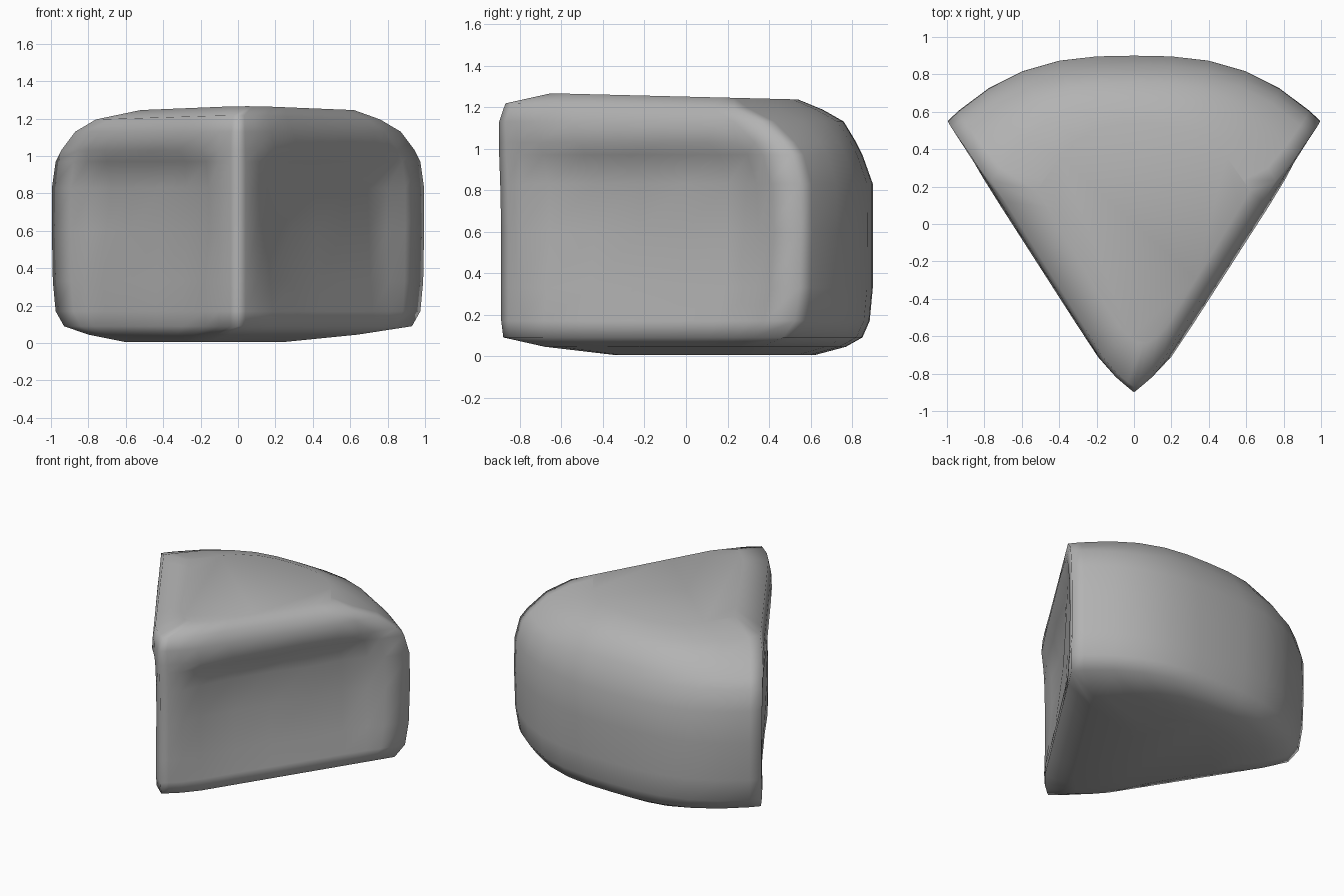
import bpy, bmesh, math, random

cube = bpy.data.objects.get("Cube")
if cube:
    bpy.data.objects.remove(cube, do_unlink=True)

random.seed(4)
HALF = math.radians(34.6)
SIN, COS = math.sin(HALF), math.cos(HALF)

mat = bpy.data.materials.new("plain grey")
mat.use_nodes = True
grey = (0.45, 0.45, 0.45, 1)
mat.diffuse_color = grey
mat.node_tree.nodes["Principled BSDF"].inputs["Base Color"].default_value = grey

# Positions along a cut side (0 = tip, 1 = back corner) and how hollow each is
SIDE = [(0.03, 0), (0.08, .1), (0.16, .7), (0.3, 1), (0.45, 1), (0.6, 1),
        (0.74, 1), (0.84, .7), (0.9, .1), (1, 0)]
# Position across the rounded back, corner to corner
BACK = [0.94, 0.78, 0.6, 0.4, 0.2, 0, -0.2, -0.4, -0.6, -0.78, -0.94]

# height, tip y, half width at corners, back y,
# hollow of the left and right sides, x shift, forward tilt
LEVELS = [
    (0.005, -0.34, 0.42, 0.62, 0, 0, -0.18, 0),
    (0.045, -0.68, 0.72, 0.77, 0, 0, -0.08, 0),
    (0.09, -0.88, 0.93, 0.85, 0, 0.3, 0, 0),
    (0.17, -0.89, 0.975, 0.885, 0.2, 0.4, 0, 0),
    (0.33, -0.89, 0.99, 0.90, 0.8, 0.5, 0, 0),
    (0.6, -0.89, 0.995, 0.90, 1, 0.85, 0, 0),
    (0.83, -0.895, 0.995, 0.90, 0.9, 1, 0, 0),
    (0.97, -0.9, 0.975, 0.85, 0.5, 0.6, 0, 0),
    (1.03, -0.90, 0.945, 0.82, -0.2, -0.1, 0, 0),
    (1.13, -0.90, 0.87, 0.76, 0, 0, 0, 0),
    (1.2, -0.87, 0.76, 0.66, 0, 0, 0, 0.02),
    (1.25, -0.65, 0.57, 0.54, 0, 0, 0.05, 0.025),
]


def ring(z, tip, half, back, hollow_left, hollow_right, shift, tilt):
    """Outline of the wedge at one height."""
    length = half / SIN
    corner_y = tip + length * COS

    def side(sign, hollow):
        pts = []
        for t, mask in SIDE:
            bulge = 0.055 * min(t / 0.12, 1) * (1 - t)
            dent = 0.07 * hollow * mask
            if dent > 0.03:
                dent += random.uniform(-0.015, 0.015)
            out = bulge - dent
            x = max(t * length * SIN + out * COS, 0.012)
            pts.append((sign * x, tip + t * length * COS - out * SIN))
        return pts

    arc = [(half * s, corner_y + (back - corner_y) * (1 - abs(s) ** 2.8)) for s in BACK]
    plan = [(0, tip)] + side(1, hollow_left) + arc + side(-1, hollow_right)[::-1]
    return [(x + shift, y, z - tilt * y) for x, y in plan]


# Wedge body: stacked outlines bridged by faces, capped at both ends
bm = bmesh.new()
rings = [[bm.verts.new(p) for p in ring(*lv)] for lv in LEVELS]
n = len(rings[0])
for low, high in zip(rings, rings[1:]):
    for i in range(n):
        j = (i + 1) % n
        bm.faces.new((low[i], low[j], high[j], high[i]))
bm.faces.new(rings[0][::-1])
bm.faces.new(rings[-1])
bmesh.ops.recalc_face_normals(bm, faces=bm.faces)

mesh = bpy.data.meshes.new("wedge_body")
bm.to_mesh(mesh)
bm.free()
mesh.materials.append(mat)
mesh.polygons.foreach_set("use_smooth", [True] * len(mesh.polygons))
body = bpy.data.objects.new("wedge_body", mesh)
bpy.context.collection.objects.link(body)
